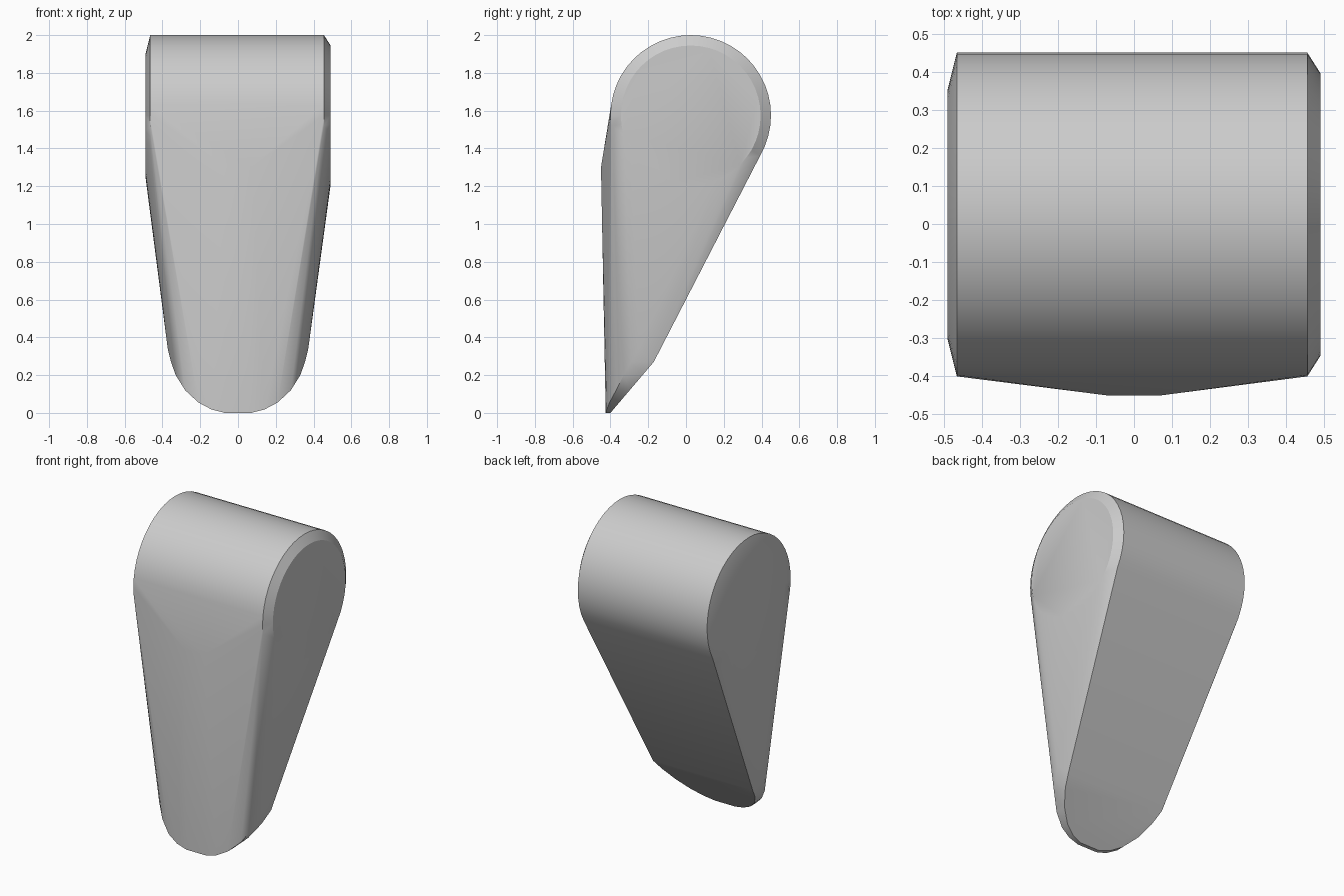
import bpy, bmesh
from math import sin, cos, pi, radians

cube = bpy.data.objects.get("Cube")
if cube:
    bpy.data.objects.remove(cube, do_unlink=True)

# One plain grey material
grey = bpy.data.materials.new("plain grey")
grey.use_nodes = True
colour = (0.6, 0.6, 0.6, 1)
grey.diffuse_color = colour
grey.node_tree.nodes["Principled BSDF"].inputs["Base Color"].default_value = colour

bm = bmesh.new()


def ring(x, radius, steps=48):
    """Circle across the x axis, around the axis of the rounded top."""
    for i in range(steps):
        a = 2 * pi * i / steps
        bm.verts.new((x, 0.025 + radius * cos(a), 1.575 + radius * sin(a)))


# Rounded top: a barrel with a small chamfer at each end
ring(0.455, 0.425)
ring(-0.465, 0.425)
ring(0.49, 0.37)
ring(-0.49, 0.325)

# Half outline of the rounded lower tip: x, front y, z
tip = [(0.07, -0.425, 0.0), (0.14, -0.42, 0.018), (0.21, -0.405, 0.055),
       (0.28, -0.37, 0.12), (0.33, -0.33, 0.2), (0.355, -0.29, 0.27)]
for s in (-1, 1):
    # Front ridge where the upper and lower front planes meet
    bm.verts.new((s * 0.07, -0.45, 1.3))
    for x, y, z in tip:
        bm.verts.new((s * x, y, z))
        bm.verts.new((s * x, -0.4 + 0.85 * z, z))
    # Lower end of the side planes
    bm.verts.new((s * 0.372, -0.25, 0.34))

# Tapered skin over the outline
hull = bmesh.ops.convex_hull(bm, input=bm.verts)
loose = {v for v in hull["geom_interior"] + hull["geom_unused"]
         if isinstance(v, bmesh.types.BMVert) and not v.link_faces}
bmesh.ops.delete(bm, geom=list(loose), context="VERTS")
bmesh.ops.dissolve_limit(bm, angle_limit=radians(0.5), verts=bm.verts, edges=bm.edges)
bmesh.ops.recalc_face_normals(bm, faces=bm.faces)

mesh = bpy.data.meshes.new("tapered_body")
bm.to_mesh(mesh)
bm.free()
mesh.materials.append(grey)
body = bpy.data.objects.new("tapered_body", mesh)
bpy.context.collection.objects.link(body)

# Smooth shading with sharp edges kept
bpy.ops.object.select_all(action="DESELECT")
body.select_set(True)
bpy.context.view_layer.objects.active = body
bpy.ops.object.shade_smooth_by_angle(angle=radians(30))
